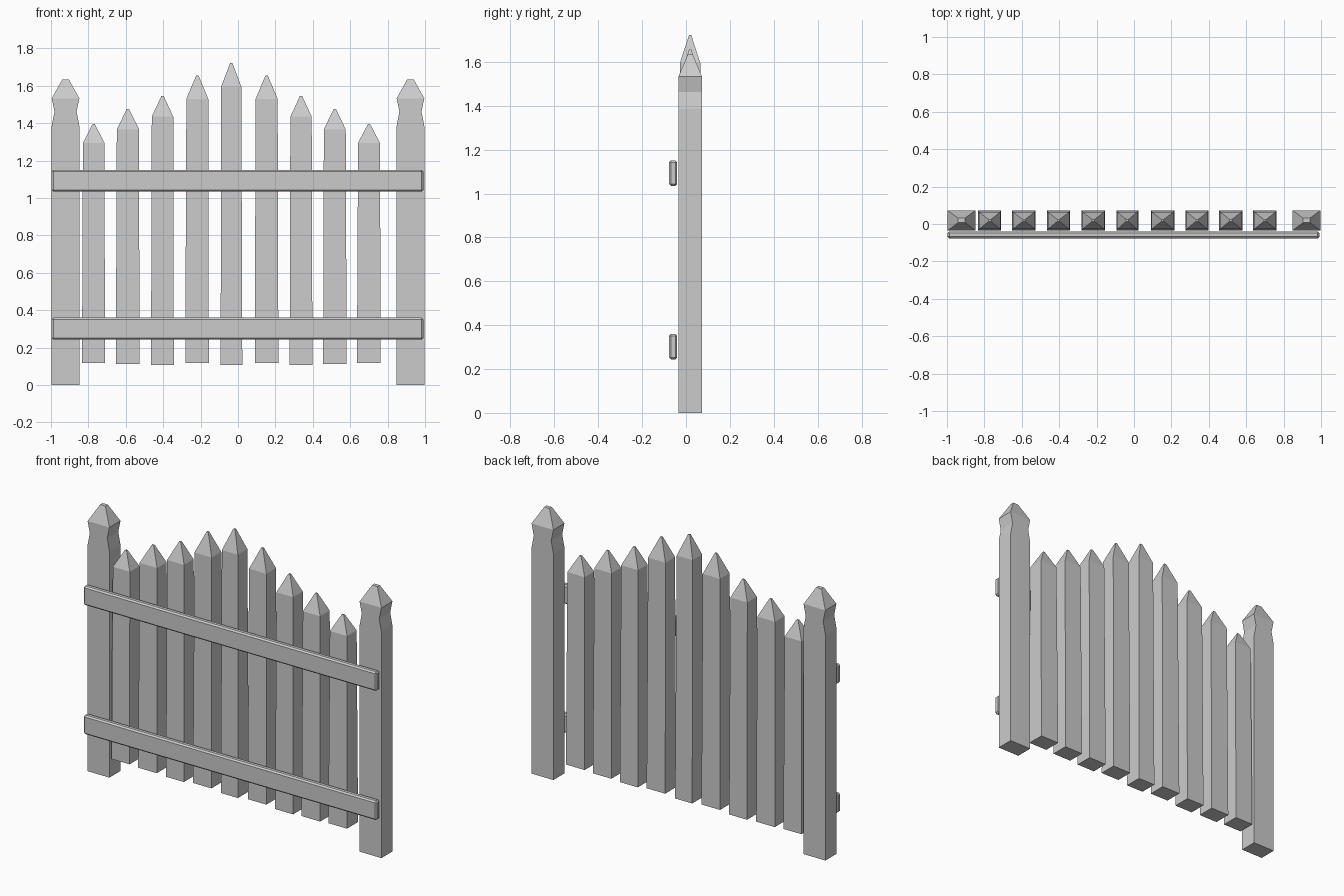
import bpy, bmesh


def loft(name, rings):
    """Stack rectangular rings (x0, x1, y0, y1, z) into a closed solid."""
    bm = bmesh.new()
    loops = [[bm.verts.new(c) for c in
              ((a, c0, z), (b, c0, z), (b, c1, z), (a, c1, z))]
             for a, b, c0, c1, z in rings]
    for lo, hi in zip(loops, loops[1:]):
        for i in range(4):
            j = (i + 1) % 4
            bm.faces.new((lo[i], lo[j], hi[j], hi[i]))
    bm.faces.new(loops[0][::-1])
    bm.faces.new(loops[-1])
    mesh = bpy.data.meshes.new(name)
    bm.to_mesh(mesh)
    bm.free()
    obj = bpy.data.objects.new(name, mesh)
    bpy.context.collection.objects.link(obj)
    return obj


Y0, Y1, YC = -0.034, 0.073, 0.019

# End posts: necked in x below a hipped cap
for side, cx in (("left", -0.922), ("right", 0.922)):
    rings = [(cx - w, cx + w, Y0, Y1, z) for w, z in
             ((0.074, 0), (0.074, 1.385), (0.059, 1.462), (0.074, 1.533))]
    rings.append((cx - 0.018, cx + 0.018, YC - 0.012, YC + 0.012, 1.633))
    loft(side + "_post", rings)

# Pickets: bottom x range, top x range, bottom z, shoulder z, tip z
pickets = [
    (-0.834, -0.711, -0.829, -0.714, 0.118, 1.295, 1.395),
    (-0.653, -0.527, -0.648, -0.529, 0.113, 1.367, 1.476),
    (-0.465, -0.343, -0.461, -0.346, 0.108, 1.435, 1.546),
    (-0.282, -0.156, -0.276, -0.159, 0.119, 1.530, 1.656),
    (-0.093, 0.023, -0.090, 0.018, 0.108, 1.595, 1.722),
    (0.090, 0.216, 0.094, 0.212, 0.119, 1.530, 1.656),
    (0.276, 0.398, 0.280, 0.394, 0.108, 1.435, 1.546),
    (0.455, 0.581, 0.459, 0.576, 0.113, 1.367, 1.476),
    (0.636, 0.763, 0.642, 0.759, 0.118, 1.295, 1.395),
]
for i, (a, b, c, d, z0, z1, z2) in enumerate(pickets, 1):
    m = (c + d) / 2
    loft(f"picket_{i}", [
        (a, b, Y0, Y1, z0),
        (c, d, Y0 + 0.006, Y1 - 0.008, z1),
        (m - 0.006, m + 0.006, YC - 0.005, YC + 0.005, z2)])

# Horizontal rails with chamfered edges
for name, z0, z1 in (("lower_rail", 0.243, 0.36), ("upper_rail", 1.034, 1.151)):
    rail = loft(name, [(-0.996, 0.991, -0.077, -0.04, z0),
                       (-0.996, 0.991, -0.077, -0.04, z1)])
    bevel = rail.modifiers.new("chamfer", 'BEVEL')
    bevel.width = 0.009
    bevel.segments = 1
